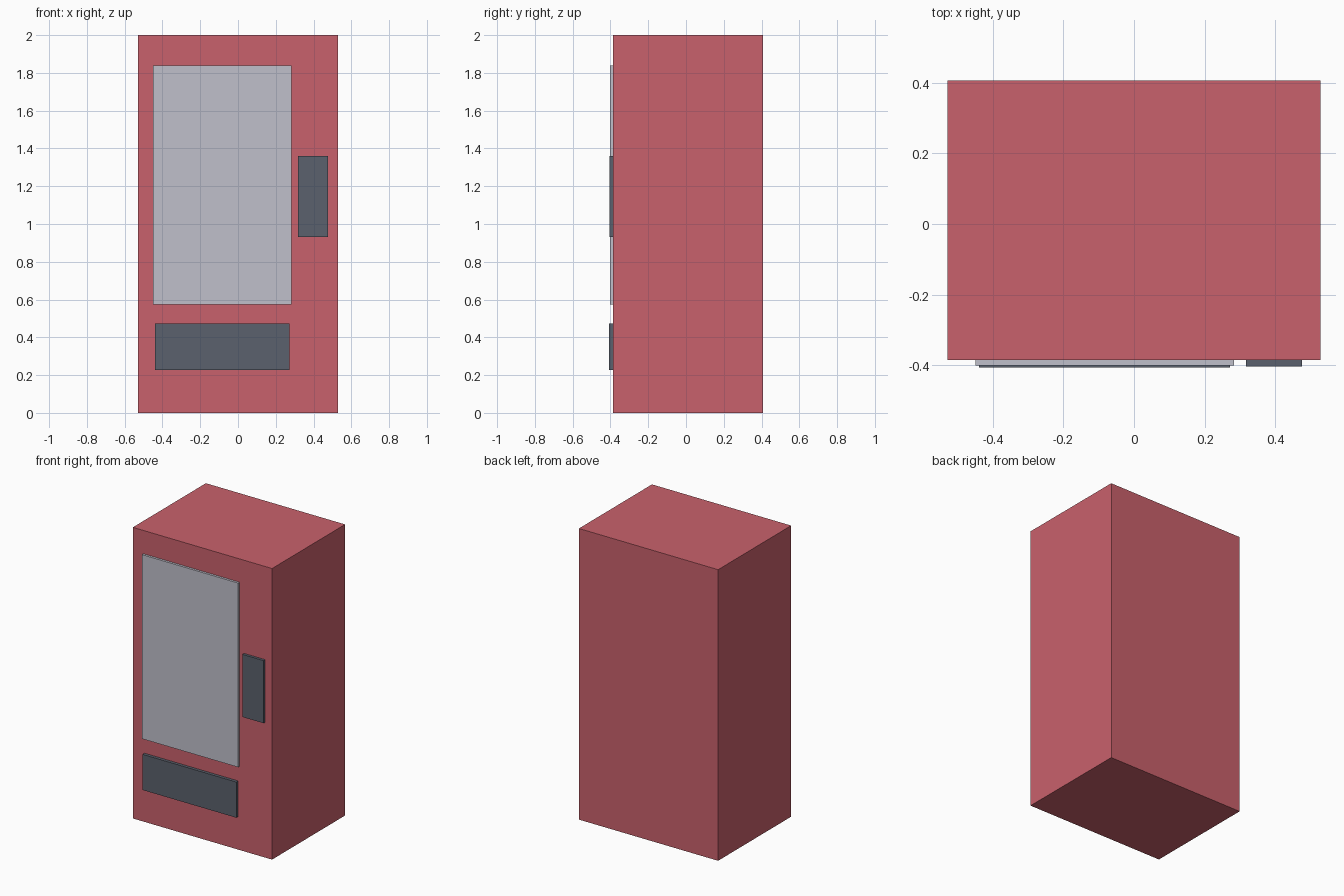
import bpy

cube = bpy.data.objects.get("Cube")
if cube:
    bpy.data.objects.remove(cube, do_unlink=True)


def material(name, colour):
    mat = bpy.data.materials.new(name)
    mat.use_nodes = True
    mat.diffuse_color = (*colour, 1)
    mat.node_tree.nodes["Principled BSDF"].inputs["Base Color"].default_value = (*colour, 1)
    return mat


def box(name, low, high, mat):
    """Axis-aligned box between two corners."""
    centre = [(a + b) / 2 for a, b in zip(low, high)]
    bpy.ops.mesh.primitive_cube_add(size=1, location=centre)
    obj = bpy.context.object
    obj.name = name
    obj.scale = [b - a for a, b in zip(low, high)]
    bpy.ops.object.transform_apply(location=False, rotation=False, scale=True)
    obj.data.materials.append(mat)
    return obj


red = material("cabinet red", (0.584, 0.120, 0.150))
glass = material("pale glass", (0.527, 0.527, 0.597))
slate = material("dark slate", (0.105, 0.120, 0.153))

FRONT = -0.386   # front plane of the cabinet
SINK = 0.01      # how far panels sit into the cabinet

# Cabinet
box("cabinet", (-0.529, FRONT, 0), (0.529, 0.407, 2), red)


# Front panels: name, left/right, bottom/top, outer face, colour
panels = [
    ("display_window", (-0.45, 0.283), (0.575, 1.84), -0.402, glass),
    ("payment_panel", (0.317, 0.477), (0.93, 1.36), -0.404, slate),
    ("dispensing_tray", (-0.44, 0.272), (0.227, 0.472), -0.407, slate),
]
for name, (x0, x1), (z0, z1), face, mat in panels:
    box(name, (x0, face, z0), (x1, FRONT + SINK, z1), mat)
